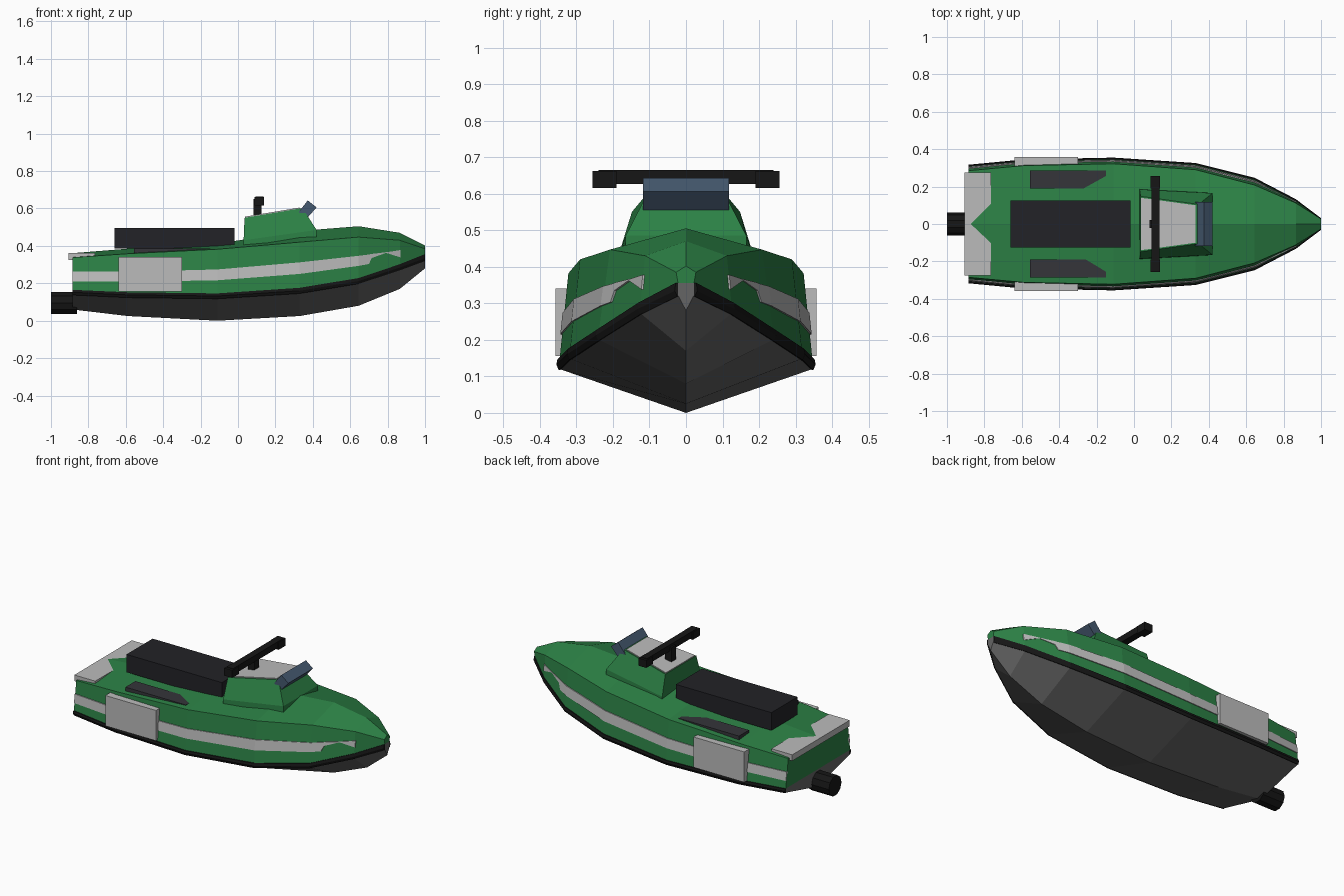
import bpy, bmesh
from math import pi
from mathutils import Matrix


def material(name, rgb):
    m = bpy.data.materials.new(name)
    m.diffuse_color = (*rgb, 1)
    return m


GREEN = material("green", (0.025, 0.22, 0.06))
WHITE = material("light_grey", (0.50, 0.50, 0.50))
HULL = material("hull_grey", (0.13, 0.13, 0.13))
BLACK = material("black", (0.008, 0.008, 0.008))
SEAT = material("seat_dark", (0.016, 0.016, 0.02))
GRIP = material("footwell_dark", (0.035, 0.035, 0.042))
GLASS = material("screen_blue", (0.06, 0.10, 0.16))


def finish(name, bm, mat):
    bmesh.ops.recalc_face_normals(bm, faces=bm.faces)
    me = bpy.data.meshes.new(name)
    bm.to_mesh(me)
    bm.free()
    me.materials.append(mat)
    ob = bpy.data.objects.new(name, me)
    bpy.context.collection.objects.link(ob)
    return ob


def loft(name, rings, mat):
    """Skin equal-sized closed rings and cap both ends."""
    bm = bmesh.new()
    vs = [[bm.verts.new(p) for p in r] for r in rings]
    n = len(rings[0])
    for a, b in zip(vs, vs[1:]):
        for i in range(n):
            j = (i + 1) % n
            bm.faces.new((a[i], a[j], b[j], b[i]))
    bm.faces.new(vs[0])
    bm.faces.new(vs[-1])
    return finish(name, bm, mat)


def box(name, x, y, z, mat):
    ring = lambda h: [(x[0], y[0], h), (x[1], y[0], h), (x[1], y[1], h), (x[0], y[1], h)]
    return loft(name, [ring(z[0]), ring(z[1])], mat)


# Stations: x, half width, keel z, chine z, band top z, gunwale half width, gunwale z, crown z
ST = [
    (-0.885, 0.308, 0.060, 0.140, 0.165, 0.285, 0.338, 0.361),
    (-0.59, 0.336, 0.025, 0.126, 0.152, 0.312, 0.358, 0.385),
    (-0.11, 0.346, 0.000, 0.120, 0.146, 0.322, 0.382, 0.412),
    (0.33, 0.317, 0.025, 0.148, 0.176, 0.290, 0.420, 0.480),
    (0.645, 0.238, 0.080, 0.200, 0.228, 0.208, 0.447, 0.505),
    (0.865, 0.124, 0.170, 0.272, 0.302, 0.112, 0.430, 0.470),
    (1.0, 0.022, 0.280, 0.322, 0.356, 0.027, 0.385, 0.402),
]


def station(x):
    """Interpolated station values at x."""
    for a, b in zip(ST, ST[1:]):
        if x <= b[0]:
            f = (x - a[0]) / (b[0] - a[0])
            return [p + (q - p) * f for p, q in zip(a, b)]
    return ST[-1]


# Lower hull and upper deck shell
loft("lower_hull", [[(x, 0, k), (x, w, c), (x, w, t), (x, -w, t), (x, -w, c)]
                    for x, w, k, c, t, g, gz, cr in ST], HULL)
loft("deck", [[(x, w, t), (x, g, gz), (x, 0, cr), (x, -g, gz), (x, -w, t)]
              for x, w, k, c, t, g, gz, cr in ST], GREEN)

# Side trim: rub band, pale stripe with notched front, number plate, footwells
STRIPE = [(-0.885, 0.21, 0.262), (-0.59, 0.208, 0.262), (-0.11, 0.216, 0.274), (0.33, 0.25, 0.312),
          (0.645, 0.293, 0.347), (0.70, 0.303, 0.354), (0.715, 0.335, 0.357),
          (0.79, 0.362, 0.366), (0.80, 0.360, 0.367), (0.87, 0.338, 0.378)]


def side_y(x, z):
    _, w, _, _, t, g, gz, _ = station(x)
    return w + (g - w) * (z - t) / (gz - t)


for s, tag in ((1, "left"), (-1, "right")):
    loft("rub_band_" + tag, [[(x, s * (w - 0.01), c), (x, s * (w + 0.002), c - 0.003),
                              (x, s * (w + 0.009), c + 0.012), (x, s * (w + 0.006), t),
                              (x, s * (w - 0.01), t)]
                             for x, w, k, c, t, g, gz, cr in ST], BLACK)
    loft("side_stripe_" + tag, [[(x, s * (side_y(x, z) + d), z)
                                 for z, d in ((lo, -0.01), (lo, 0.005), (hi, 0.005), (hi, -0.01))]
                                for x, lo, hi in STRIPE], WHITE)
    box("side_plate_" + tag, (-0.64, -0.30), (s * 0.31, s * 0.357), (0.156, 0.34), WHITE)
    box("footwell_pad_" + tag, (-0.555, -0.15), (s * 0.19, s * 0.285), (0.34, 0.386), GRIP)

# Rear platform, with the deck crown rising through it
box("rear_platform", (-0.905, -0.765), (-0.275, 0.275), (0.325, 0.362), WHITE)

# Seat
box("seat", (-0.66, -0.02), (-0.125, 0.125), (0.387, 0.495), SEAT)

# Steering console and its pale top pad
loft("console", [[(0.03, -0.187, 0.40), (0.42, -0.167, 0.40), (0.42, 0.167, 0.40), (0.03, 0.187, 0.40)],
                 [(0.03, -0.185, 0.43), (0.42, -0.165, 0.485), (0.42, 0.165, 0.485), (0.03, 0.185, 0.43)],
                 [(0.035, -0.148, 0.55), (0.345, -0.105, 0.602), (0.345, 0.105, 0.602), (0.035, 0.148, 0.55)]],
     GREEN)
loft("console_pad", [[(0.037, -0.14, 0.545 + d), (0.33, -0.10, 0.594 + d),
                      (0.33, 0.10, 0.594 + d), (0.037, 0.14, 0.545 + d)] for d in (0, 0.011)], WHITE)

# Windscreen
loft("windscreen", [[(0.325, y, 0.582), (0.373, y, 0.643), (0.42, y, 0.606), (0.362, y, 0.54)]
                    for y in (-0.118, 0.118)], GLASS)

# Handlebar
box("handlebar_stem", (0.083, 0.125), (-0.022, 0.022), (0.54, 0.65), BLACK)
box("handlebar", (0.093, 0.135), (-0.24, 0.24), (0.627, 0.665), BLACK)
for s, tag in ((1, "left"), (-1, "right")):
    box("grip_" + tag, (0.087, 0.14), (s * 0.19, s * 0.256), (0.616, 0.662), BLACK)

# Jet nozzle
bm = bmesh.new()
bmesh.ops.create_cone(bm, cap_ends=True, segments=10, radius1=0.061, radius2=0.061, depth=0.14,
                      matrix=Matrix.Translation((-0.93, 0, 0.095)) @ Matrix.Rotation(pi / 2, 4, "Y"))
finish("jet_nozzle", bm, BLACK)
